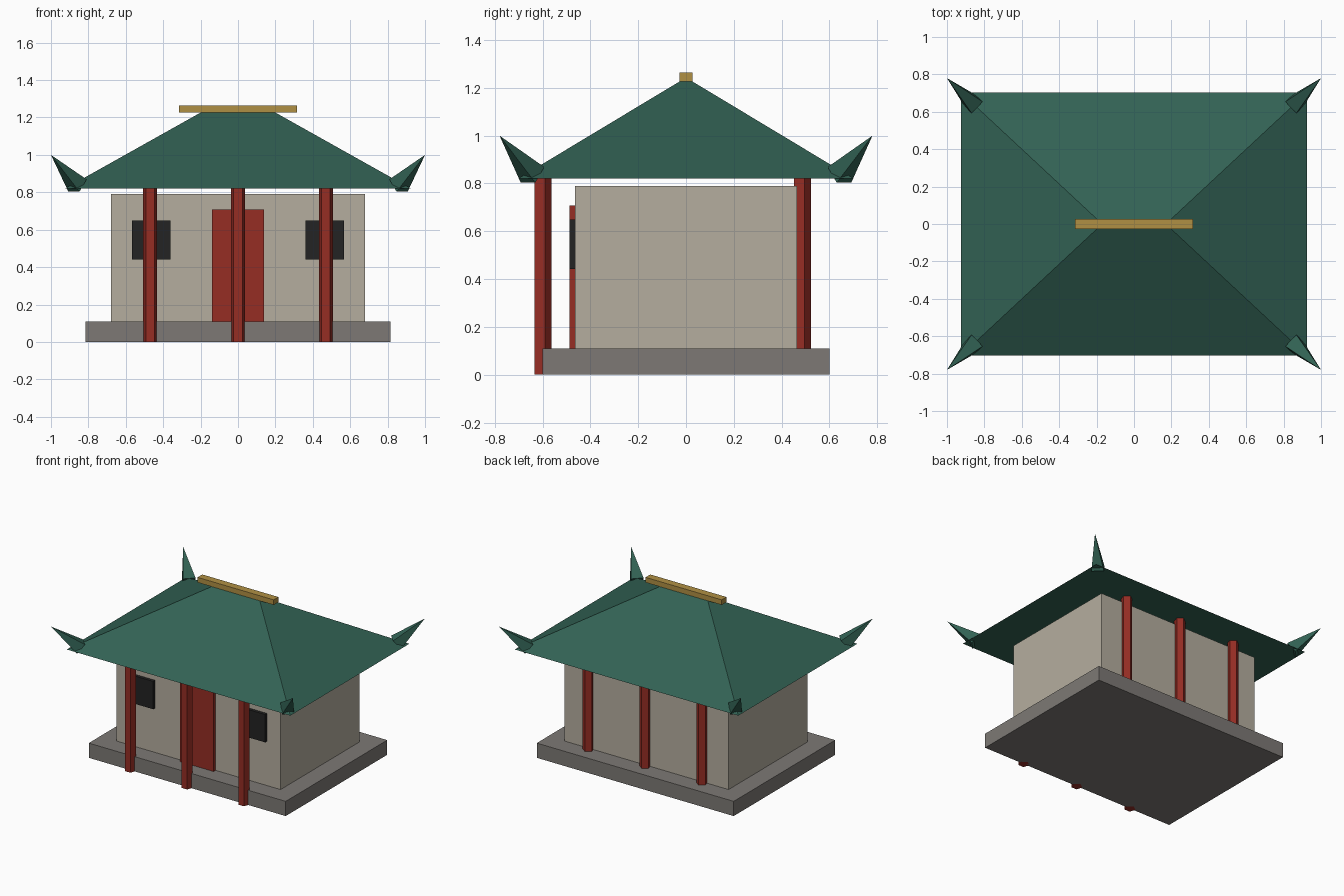
import bpy
import bmesh
from math import sin, cos, pi
from mathutils import Matrix, Vector

cube = bpy.data.objects.get("Cube")
if cube:
    bpy.data.objects.remove(cube, do_unlink=True)


def material(name, hex_code):
    srgb = [int(hex_code[i:i + 2], 16) / 255 for i in (0, 2, 4)]
    colour = [c / 12.92 if c < 0.04 else ((c + 0.055) / 1.055) ** 2.4 for c in srgb] + [1]
    mat = bpy.data.materials.new(name)
    mat.use_nodes = True
    mat.diffuse_color = colour
    mat.node_tree.nodes["Principled BSDF"].inputs["Base Color"].default_value = colour
    return mat


stone = material("grey stone", "7d7975")
plaster = material("beige plaster", "b5ae9f")
red = material("red lacquer", "962d24")
green = material("green tile", "326254")
gold = material("gold trim", "b09044")
black = material("dark window", "232323")


def finish(name, bm, mat):
    bmesh.ops.recalc_face_normals(bm, faces=bm.faces)
    mesh = bpy.data.meshes.new(name)
    bm.to_mesh(mesh)
    bm.free()
    mesh.materials.append(mat)
    obj = bpy.data.objects.new(name, mesh)
    bpy.context.collection.objects.link(obj)
    return obj


def box(name, mat, x, y, z):
    """Box from (low, high) ranges on each axis."""
    bm = bmesh.new()
    bmesh.ops.create_cube(bm, size=1)
    for v in bm.verts:
        v.co = [(a + b) / 2 + c * (b - a) for (a, b), c in zip((x, y, z), v.co)]
    return finish(name, bm, mat)


def column(name, x, y, bottom, top, radius=0.0395, sides=5):
    """Low-poly post with one edge pointing backwards."""
    bm = bmesh.new()
    ring = [bm.verts.new((x + radius * sin(2 * pi * i / sides),
                          y + radius * cos(2 * pi * i / sides), bottom))
            for i in range(sides)]
    base = bm.faces.new(ring)
    new = bmesh.ops.extrude_face_region(bm, geom=[base], use_keep_orig=True)["geom"]
    for v in new:
        if isinstance(v, bmesh.types.BMVert):
            v.co.z = top
    return finish(name, bm, red)


# Plinth and walls
box("plinth", stone, (-0.815, 0.815), (-0.6, 0.6), (0, 0.11))
box("walls", plaster, (-0.678, 0.678), (-0.465, 0.465), (0.11, 0.79))

# Door and windows on the front wall
box("door", red, (-0.14, 0.14), (-0.488, -0.45), (0.11, 0.707))
for side, name in ((-1, "right_window"), (1, "left_window")):
    box(name, black, (side * 0.463 - 0.103, side * 0.463 + 0.103),
        (-0.488, -0.45), (0.442, 0.65))

# Columns in front of and behind the walls
for x, place in ((-0.47, "right"), (0, "middle"), (0.47, "left")):
    column("front_column_" + place, x, -0.602, 0, 0.82)
    column("back_column_" + place, x, 0.484, 0.01, 0.82)

# Hipped roof: flat underside, top edges drawn in to a ridge
bm = bmesh.new()
eaves = [bm.verts.new((sx * 0.925, sy * 0.703, 0.82))
         for sx, sy in ((-1, -1), (1, -1), (1, 1), (-1, 1))]
ridge = [bm.verts.new((sx * 0.17, 0, 1.243)) for sx in (-1, 1)]
a, b, c, d = eaves
left_end, right_end = ridge
for face in ((a, b, c, d), (a, b, right_end, left_end), (c, d, left_end, right_end),
             (b, c, right_end), (d, a, left_end)):
    bm.faces.new(face)
finish("roof", bm, green)

box("ridge_beam", gold, (-0.315, 0.315), (-0.028, 0.028), (1.227, 1.265))

# Upturned corner horns: square pyramids leaning outwards
for sx, side in ((-1, "right"), (1, "left")):
    for sy, end in ((-1, "front"), (1, "back")):
        foot = Vector((sx * 0.858, sy * 0.642, 0.836))
        axis = Vector((sx, sy * 0.78, 1.0)) - foot
        place = (Matrix.Translation(foot + axis / 2)
                 @ axis.to_track_quat('Z', 'Y').to_matrix().to_4x4()
                 @ Matrix.Rotation(pi / 4, 4, 'Z'))
        bm = bmesh.new()
        bmesh.ops.create_cone(bm, cap_ends=True, segments=4, radius1=0.06,
                              radius2=0, depth=axis.length, matrix=place)
        bmesh.ops.remove_doubles(bm, verts=bm.verts, dist=0.0001)
        finish(f"{end}_{side}_horn", bm, green)
